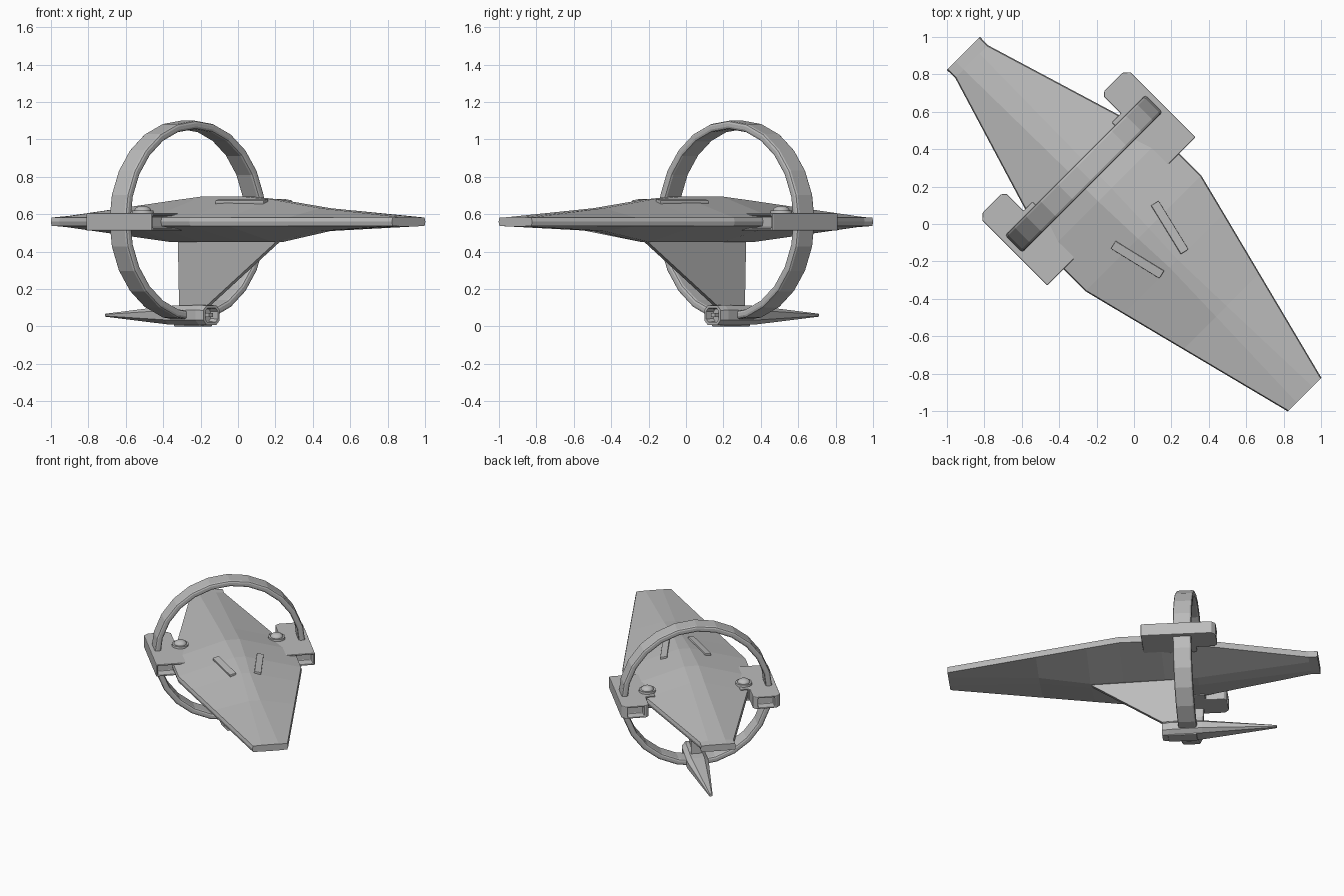
import bpy, bmesh, math
from mathutils import Matrix, Vector

old = bpy.data.objects.get("Cube")
if old:
    bpy.data.objects.remove(old, do_unlink=True)

# Material
grey = bpy.data.materials.new("hull grey")
grey.use_nodes = True
grey.diffuse_color = (0.5, 0.5, 0.5, 1)
grey.node_tree.nodes["Principled BSDF"].inputs["Base Color"].default_value = (0.5, 0.5, 0.5, 1)

# Parts are built with +x as the nose, then the whole craft is turned to its heading
HEADING = Matrix.Rotation(math.radians(-45), 4, 'Z')


def finish(bm, name, bevel=0.0, smooth=False):
    bmesh.ops.recalc_face_normals(bm, faces=bm.faces)
    bm.transform(HEADING)
    mesh = bpy.data.meshes.new(name)
    bm.to_mesh(mesh)
    bm.free()
    mesh.materials.append(grey)
    ob = bpy.data.objects.new(name, mesh)
    bpy.context.collection.objects.link(ob)
    if bevel:
        mod = ob.modifiers.new("edge_round", 'BEVEL')
        mod.width, mod.segments = bevel, 2
        mod.limit_method, mod.angle_limit = 'ANGLE', math.radians(40)
    if smooth:
        bpy.ops.object.select_all(action='DESELECT')
        ob.select_set(True)
        bpy.context.view_layer.objects.active = ob
        bpy.ops.object.shade_smooth_by_angle(angle=math.radians(40))
    return ob


def loft(sections):
    """Skin a list of equal-sized closed sections and cap both ends."""
    bm = bmesh.new()
    rows = [[bm.verts.new(p) for p in s] for s in sections]
    n = len(rows[0])
    for a, b in zip(rows, rows[1:]):
        for i in range(n):
            bm.faces.new((a[i], a[(i + 1) % n], b[(i + 1) % n], b[i]))
    bm.faces.new(rows[0])
    bm.faces.new(rows[-1])
    bmesh.ops.recalc_face_normals(bm, faces=bm.faces)
    return bm


def recess(bm, axis, rim, depth):
    """Sink a port into every face that looks along the axis."""
    bm.normal_update()
    faces = [f for f in bm.faces if f.normal.dot(Vector(axis)) > 0.99]
    bmesh.ops.inset_individual(bm, faces=faces, thickness=rim)
    bmesh.ops.inset_individual(bm, faces=faces, thickness=rim * 0.3, depth=-depth)


def box(name, size, place, bevel=0.0):
    bm = bmesh.new()
    bmesh.ops.create_cube(bm, size=1, matrix=place @ Matrix.Diagonal((*size, 1)))
    return finish(bm, name, bevel)


# Main hull: station, half width, ridge half width, top, bottom
def hull_section(u, w, p, top, low):
    half = [(p, top), (w - 0.006, 0.582), (w, 0.56), (w - 0.006, 0.537), (p, low)]
    return [(u, v, z) for v, z in half] + [(u, -v, z) for v, z in reversed(half)]


stations = [
    (-1.29, 0.125, 0.06, 0.584, 0.535),
    (-1.227, 0.124, 0.06, 0.59, 0.53),
    (-0.45, 0.361, 0.05, 0.672, 0.45),
    (-0.22, 0.438, 0.05, 0.695, 0.45),
    (0.07, 0.438, 0.04, 0.695, 0.45),
    (0.30, 0.380, 0.03, 0.677, 0.45),
    (0.66, 0.288, 0.04, 0.632, 0.51),
    (1.29, 0.127, 0.06, 0.584, 0.535),
]
finish(loft([hull_section(*s) for s in stations]), "hull")

# Ring around the hull
bm = bmesh.new()
band = [bm.verts.new((u, 0, z)) for u, z in
        ((-0.445, 1.1), (-0.315, 1.1), (-0.315, 1.055), (-0.445, 1.055))]
edges = [bm.edges.new((band[i], band[(i + 1) % 4])) for i in range(4)]
bmesh.ops.spin(bm, geom=band + edges, cent=(0, 0, 0.565), axis=(1, 0, 0),
               angle=math.tau, steps=24)
bmesh.ops.remove_doubles(bm, verts=bm.verts, dist=0.001)
finish(bm, "ring", 0.014)

pod_plan = [(-0.095, 0.30), (-0.095, 0.56), (-0.587, 0.56), (-0.615, 0.53),
            (-0.615, 0.39), (-0.594, 0.367), (-0.467, 0.367), (-0.467, 0.30)]

for side, label in ((1, "left"), (-1, "right")):
    # Side pod with a port at each end
    bm = loft([[(u, v * side, z) for u, v in pod_plan] for z in (0.512, 0.605)])
    recess(bm, (-1, 0, 0), 0.016, 0.05)
    bm.normal_update()
    front = [f for f in bm.faces if f.normal.x > 0.99
             and f.calc_center_median().x > -0.1]
    bmesh.ops.inset_individual(bm, faces=front, thickness=0.018)
    bmesh.ops.inset_individual(bm, faces=front, thickness=0.008, depth=-0.05)
    finish(bm, label + "_pod", 0.008)

    # Dome on a low collar beside the ring foot
    bm = bmesh.new()
    bmesh.ops.create_cone(bm, cap_ends=True, segments=20, radius1=0.062, radius2=0.058,
                          depth=0.03, matrix=Matrix.Translation((-0.38, 0.34 * side, 0.605)))
    bmesh.ops.create_uvsphere(bm, u_segments=20, v_segments=10, radius=0.045,
                              matrix=Matrix.Translation((-0.38, 0.34 * side, 0.618))
                              @ Matrix.Diagonal((1, 1, 0.6, 1)))
    finish(bm, label + "_dome", smooth=True)

    # Raised bar on the upper deck
    place = (Matrix.Translation((0.148, 0.12 * side, 0.66))
             @ Matrix.Rotation(math.radians(-13.4 * side), 4, 'Z')
             @ Matrix.Rotation(math.radians(-10 * side), 4, 'X'))
    box(label + "_deck_bar", (0.305, 0.048, 0.035), place, 0.004)


# Ventral fin
def fin_section(z, front, rear, nose, tail):
    return [(front, nose, z), (rear, tail, z), (rear, -tail, z), (front, -nose, z)]


finish(loft([fin_section(0.08, -0.27, -0.41, 0.014, 0.035),
             fin_section(0.47, 0.33, -0.41, 0.014, 0.045)]), "ventral_fin")


# Lower pod with a tapering tail spike
def pod_section(u, w, h, z=0.06):
    quarter = [(w, h * 0.5), (w * 0.6, h)]
    upper = quarter + [(-v, k) for v, k in reversed(quarter)]
    return [(u, v, z + k) for v, k in upper] + [(u, -v, z - k) for v, k in upper]


bm = loft([pod_section(-0.20, 0.062, 0.052), pod_section(-0.25, 0.072, 0.054),
           pod_section(-0.48, 0.075, 0.05), pod_section(-0.995, 0.012, 0.008)])
recess(bm, (1, 0, 0), 0.016, 0.05)
finish(bm, "lower_pod")
box("lower_pod_emitter", (0.06, 0.03, 0.022), Matrix.Translation((-0.235, 0, 0.06)))
box("lower_pod_skid", (0.2, 0.09, 0.024), Matrix.Translation((-0.34, 0, 0.012)), 0.004)
